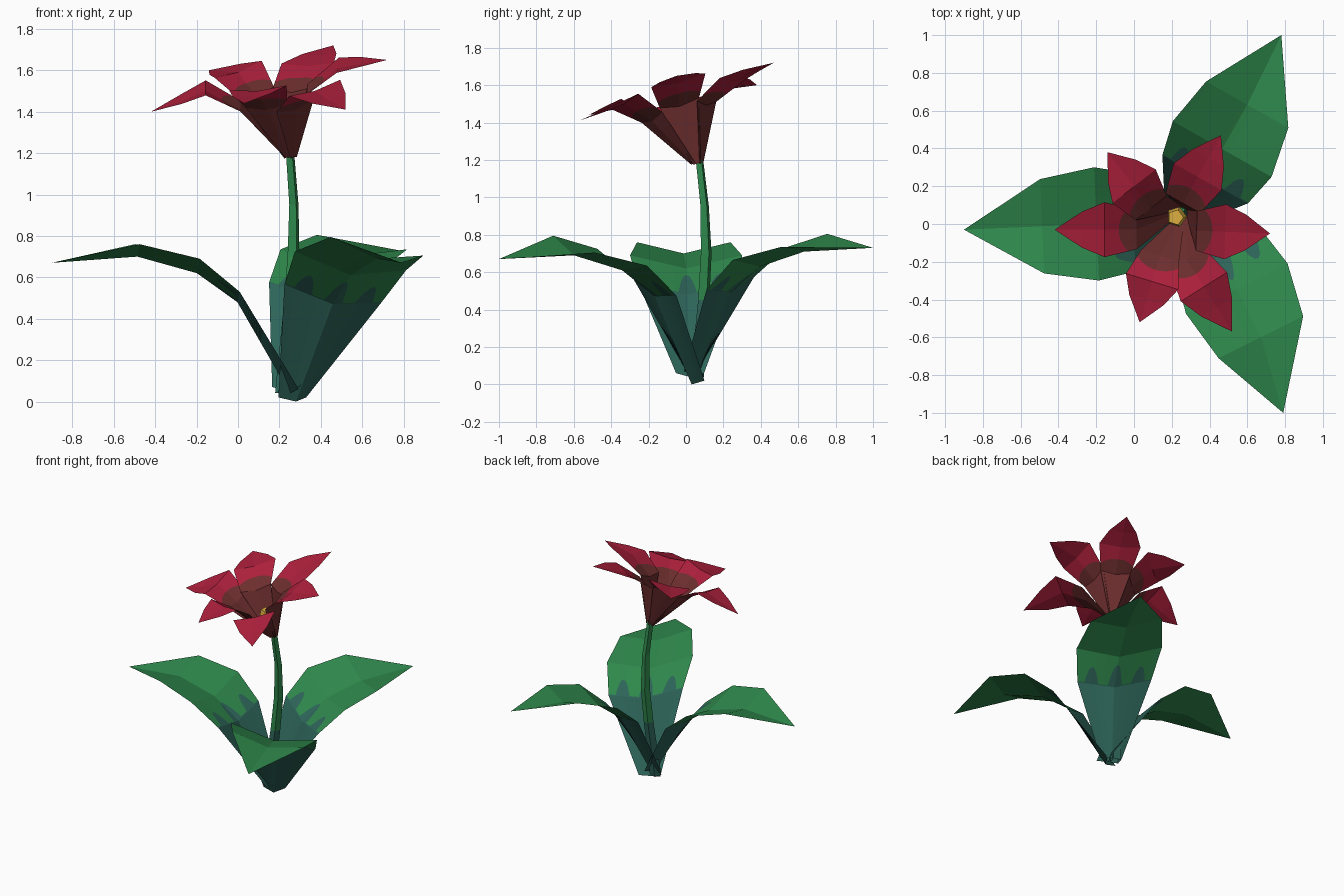
import bpy
import math
from mathutils import Vector

cube = bpy.data.objects.get("Cube")
if cube:
    bpy.data.objects.remove(cube, do_unlink=True)


def material(name, rgb):
    m = bpy.data.materials.new(name)
    m.use_nodes = True
    m.diffuse_color = (*rgb, 1)
    m.node_tree.nodes["Principled BSDF"].inputs["Base Color"].default_value = (*rgb, 1)
    return m


GREEN = material("leaf green", (0.028, 0.245, 0.072))
TEAL = material("blue green", (0.026, 0.127, 0.098))
RED = material("petal red", (0.41, 0.014, 0.044))
BROWN = material("throat brown", (0.152, 0.027, 0.027))
YELLOW = material("stamen yellow", (0.73, 0.43, 0.053))
UP = Vector((0, 0, 1))


def add_object(name, verts, faces, mats, indices):
    mesh = bpy.data.meshes.new(name)
    mesh.from_pydata(verts, [], faces)
    for m in mats:
        mesh.materials.append(m)
    for poly, i in zip(mesh.polygons, indices):
        poly.material_index = i
    mesh.validate()
    obj = bpy.data.objects.new(name, mesh)
    bpy.context.collection.objects.link(obj)
    return obj


def blade(name, ribs, boundary, mats, cols):
    """Folded sheet. ribs: (midrib point, half width vector, edge offset);
    the base colour ends at boundary(v), which lies between ribs 1 and 2."""
    def point(s, v):
        i = min(int(s), len(ribs) - 2)
        ends = [mid + half * v + lift * abs(v) for mid, half, lift in ribs[i:i + 2]]
        return ends[0].lerp(ends[1], s - i)

    verts, faces, indices = [], [], []
    rows = len(ribs)
    for r in range(rows):
        for c in range(cols + 1):
            v = 2 * c / cols - 1
            s = boundary(v) if r == 2 else (r if r < 2 else r - 1)
            verts.append(point(s, v))
    # The last rib collapses to the tip
    tip = len(verts)
    verts.append(ribs[-1][0])
    for r in range(rows):
        for c in range(cols):
            a = r * (cols + 1) + c
            if r < rows - 1:
                faces.append((a + 1, a, a + cols + 1, a + cols + 2))
            else:
                faces.append((a + 1, a, tip))
            indices.append(0 if r < 2 else 1)
    return add_object(name, verts, faces, mats, indices)


def tube(name, rings, sides, turn, mats, base_rings):
    """Faceted tube through (x, y, z, radius) rings, capped on top."""
    verts, faces, indices = [], [], []
    for x, y, z, r in rings:
        for k in range(sides):
            a = math.tau * k / sides + turn
            verts.append((x + r * math.cos(a), y + r * math.sin(a), z))
    for i in range(len(rings) - 1):
        for k in range(sides):
            a, b = i * sides + k, i * sides + (k + 1) % sides
            faces.append((a, b, b + sides, a + sides))
            indices.append(0 if i < base_rings else len(mats) - 1)
    faces.append(tuple(range(len(verts) - sides, len(verts))))
    indices.append(len(mats) - 1)
    add_object(name, verts, faces, mats, indices)


def leaf_lobes(v):
    wave = max(0, math.cos(math.tau * v / 0.62))
    return 1.03 + 0.72 * math.sqrt(wave) * (1 - 0.5 * abs(v))


def petal_round(v):
    return 1.55 - 0.3 * v * v


# Leaves: base, tip, sideways shift, roll and extra height of the arch
leaves = {
    "left_leaf": ((0.25, 0.02, 0.04), (-0.9, -0.03, 0.67), (0, 0, 0), 0.0, 0.0),
    "back_leaf": ((0.25, 0.06, 0.05), (0.78, 1.0, 0.73), (0.01, -0.03, 0), 0.035, 0.01),
    "front_leaf": ((0.28, 0.03, 0.0), (0.79, -1.0, 0.67), (0.065, 0.03, 0), -0.045, -0.01),
}
# Fraction of length, midrib height, half width, edge rise
LEAF_SHAPE = [(0.22, 0.48, 0.26, 0.05), (0.39, 0.62, 0.3, 0.07), (0.64, 0.70, 0.25, 0.06)]
for name, (base, tip, shift, roll, arch) in leaves.items():
    base, tip = Vector(base), Vector(tip)
    run = Vector((tip.x - base.x, tip.y - base.y, 0))
    out = run.normalized()
    side = UP.cross(out)
    ribs = [(base, side * 0.075, UP * 0.02 - out * 0.04)]
    for f, z, width, rise in LEAF_SHAPE:
        mid = base + run * f + Vector(shift)
        mid.z = z + arch
        ribs.append((mid, side * width + UP * roll, UP * rise))
    ribs.append((tip, Vector(), Vector()))
    blade(name, ribs, leaf_lobes, (TEAL, GREEN), 32)

# Stem: bent four sided tube, bluish at the foot
tube("stem", [(0.215, 0.06, 0.04, 0.04), (0.25, 0.095, 0.45, 0.034), (0.268, 0.108, 0.7, 0.032),
              (0.27, 0.1, 0.95, 0.025), (0.25, 0.07, 1.22, 0.022)],
     4, 0.47, (TEAL, GREEN), 1)

# Petals: tip and height of the widest point, around a tilted throat
petals = [
    ((-0.42, -0.03, 1.40), 1.50), ((-0.14, 0.38, 1.60), 1.59),
    ((0.46, 0.47, 1.72), 1.62), ((0.72, -0.05, 1.65), 1.61),
    ((0.52, -0.57, 1.41), 1.50), ((0.03, -0.52, 1.44), 1.50),
]
throat = Vector((0.255, 0.06, 1.18))
centre = Vector((0.18, -0.03, 0))
tilt = Vector((0.16, 0.25, 0))
# Fraction of length, half width, edge rise
PETAL_SHAPE = [(0.28, 0.105, 0.02), (0.56, 0.145, 0.015), (0.76, 0.095, 0.01)]
for n, (tip, height) in enumerate(petals):
    tip = Vector(tip)
    run = Vector((tip.x, tip.y, 0)) - centre
    out = run.normalized()
    side = UP.cross(out)
    side += UP * side.dot(tilt)
    heights = (throat.z + (height - throat.z) * 0.71, height, (height + tip.z) / 2)
    ribs = [(throat + out * 0.025, side * 0.02, Vector())]
    for (f, width, rise), z in zip(PETAL_SHAPE, heights):
        ribs.append((centre + run * f + UP * z, side * width, UP * rise))
    ribs.append((tip, Vector(), Vector()))
    blade(f"petal_{n + 1}", ribs, petal_round, (BROWN, RED), 16)

# Stamen: small five sided club inside the throat
tube("stamen", [(0.25, 0.06, 1.2, 0.012), (0.225, 0.038, 1.33, 0.056), (0.22, 0.035, 1.38, 0.042)],
     5, 0, (YELLOW,), 0)
